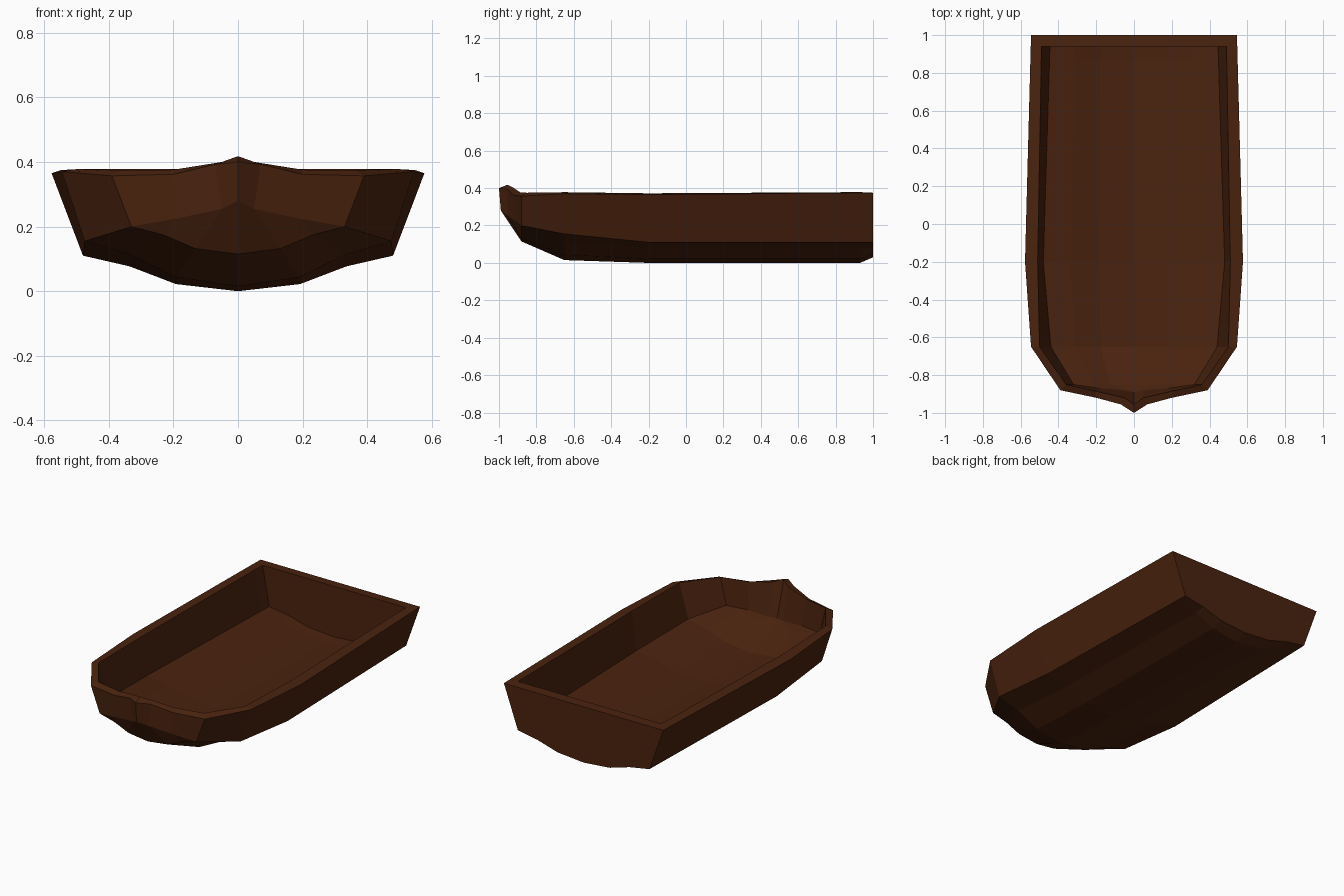
import bpy
import bmesh

# Remove only the default cube
default_cube = bpy.data.objects.get("Cube")
if default_cube:
    bpy.data.objects.remove(default_cube, do_unlink=True)


def make_material(name, colour):
    material = bpy.data.materials.new(name)
    material.use_nodes = True
    material.diffuse_color = colour
    shader = material.node_tree.nodes["Principled BSDF"]
    shader.inputs["Base Color"].default_value = colour
    shader.inputs["Roughness"].default_value = 0.8
    return material


# Share of the chine width and of the rise from keel to chine, across the bottom
ACROSS = (0, 0.4, 0.7, 1)
RISE = (0, 0.2, 0.7, 1)

# Stations from transom to bow: y, chine x, chine z, keel z, rim x, rim z
OUTER_STATIONS = [
    (1.0, 0.45, 0.11, 0.03, 0.545, 0.375),
    (0.93, 0.452, 0.11, 0, 0.547, 0.375),
    (-0.2, 0.48, 0.11, 0, 0.577, 0.365),
    (-0.65, 0.475, 0.155, 0.015, 0.545, 0.37),
    (-0.88, 0.33, 0.2, 0.115, 0.39, 0.357),
]
INNER_STATIONS = [
    (0.94, 0.445, 0.135, 0.065, 0.49, 0.378),
    (0.87, 0.447, 0.135, 0.06, 0.491, 0.378),
    (-0.2, 0.48, 0.135, 0.06, 0.51, 0.372),
    (-0.65, 0.44, 0.17, 0.075, 0.5, 0.378),
    (-0.85, 0.32, 0.21, 0.16, 0.36, 0.375),
]

# Bow wall, from the stem outwards: lower points, then rim points
OUTER_BOW = [(0, -0.99, 0.28), (0.05, -0.955, 0.255), (0.19, -0.915, 0.225)]
OUTER_STEM = [(0, -1, 0.4), (0.07, -0.955, 0.393), (0.2, -0.92, 0.362)]
INNER_BOW = [(0, -0.89, 0.2), (0.05, -0.88, 0.2), (0.18, -0.87, 0.21)]
INNER_STEM = [(0, -0.955, 0.418), (0.05, -0.92, 0.4), (0.2, -0.885, 0.376)]


def build_shell(bm, stations, bow, stem):
    """Build half of one skin and return its rim from transom to stem."""
    bottom, rim = [], []
    for y, chine_x, chine_z, keel_z, rim_x, rim_z in stations:
        bottom.append([
            bm.verts.new((chine_x * a, y, keel_z + (chine_z - keel_z) * r))
            for a, r in zip(ACROSS, RISE)
        ])
        rim.append(bm.verts.new((rim_x, y, rim_z)))

    # The raised bow row shares the last chine corner
    bottom.append([bm.verts.new(p) for p in bow] + [bottom[-1][-1]])
    stem_verts = [bm.verts.new(p) for p in stem]

    # Bottom planks
    for near, far in zip(bottom, bottom[1:]):
        for i in range(len(ACROSS) - 1):
            corners = [near[i], near[i + 1], far[i + 1], far[i]]
            bm.faces.new(list(dict.fromkeys(corners)))

    # Side and bow walls
    foot = [row[-1] for row in bottom[:-1]] + bottom[-1][-2::-1]
    rim += stem_verts[::-1]
    for i in range(len(rim) - 1):
        bm.faces.new((foot[i], foot[i + 1], rim[i + 1], rim[i]))

    # Transom
    centre = bm.verts.new((0, stations[0][0], stations[0][-1]))
    bm.faces.new(bottom[0] + [rim[0], centre])
    return [centre] + rim


# Hull: outer skin, inner skin and the gunwale joining them
bm = bmesh.new()
outer_rim = build_shell(bm, OUTER_STATIONS, OUTER_BOW, OUTER_STEM)
inner_rim = build_shell(bm, INNER_STATIONS, INNER_BOW, INNER_STEM)
for i in range(len(outer_rim) - 1):
    bm.faces.new((outer_rim[i], outer_rim[i + 1], inner_rim[i + 1], inner_rim[i]))

# Mirror the half hull across the keel line and weld it
geometry = bm.verts[:] + bm.edges[:] + bm.faces[:]
bmesh.ops.mirror(bm, geom=geometry, axis="X", merge_dist=0.0005)
bmesh.ops.remove_doubles(bm, verts=bm.verts[:], dist=0.0005)
bmesh.ops.recalc_face_normals(bm, faces=bm.faces[:])

mesh = bpy.data.meshes.new("boat_hull")
bm.to_mesh(mesh)
bm.free()
mesh.materials.append(make_material("dark_brown_wood", (0.068, 0.0165, 0.0045, 1)))
hull = bpy.data.objects.new("boat_hull", mesh)
bpy.context.collection.objects.link(hull)
